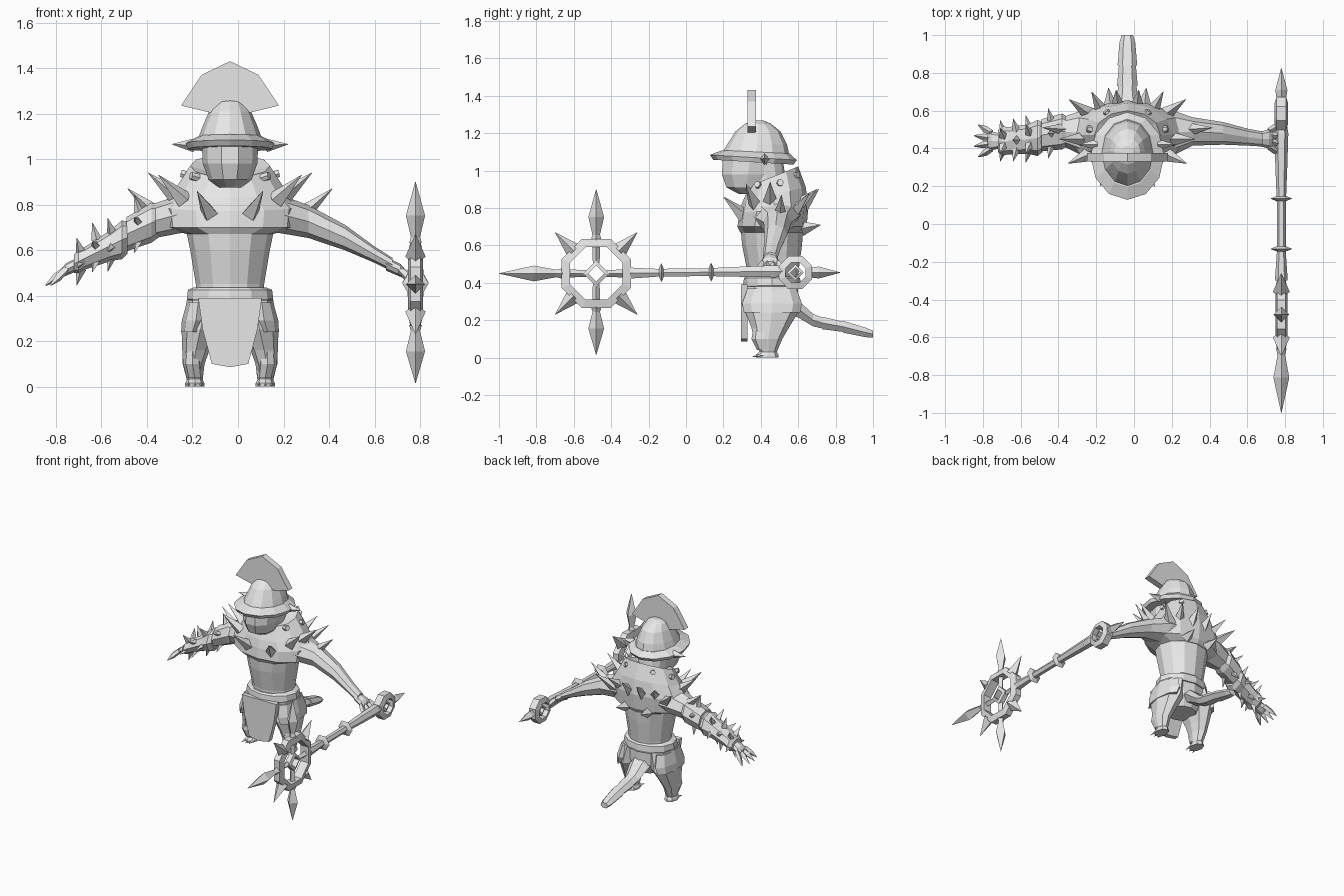
import bpy
import bmesh
import math
from mathutils import Vector

if "Cube" in bpy.data.objects:
    bpy.data.objects.remove(bpy.data.objects["Cube"], do_unlink=True)

grey = bpy.data.materials.new("plain_grey")
grey.use_nodes = True
grey.diffuse_color = (.8, .8, .8, 1)
grey.node_tree.nodes["Principled BSDF"].inputs["Base Color"].default_value = (.8, .8, .8, 1)

MID = -.035      # centre line of the body
WEAPON_X = .78   # plane of the weapon
SIDES = (("left", 1), ("right", -1))


def finish(name, bm):
    bmesh.ops.recalc_face_normals(bm, faces=bm.faces)
    mesh = bpy.data.meshes.new(name)
    bm.to_mesh(mesh)
    bm.free()
    mesh.materials.append(grey)
    obj = bpy.data.objects.new(name, mesh)
    bpy.context.collection.objects.link(obj)
    return obj


def skin(name, rings, closed=False):
    """Join rings of points into a flat-faced solid."""
    bm = bmesh.new()
    loops = [[bm.verts.new(p) for p in ring] for ring in rings]
    count = len(loops[0])
    pairs = list(zip(loops, loops[1:]))
    if closed:
        pairs.append((loops[-1], loops[0]))
    else:
        bm.faces.new(loops[0])
        bm.faces.new(loops[-1])
    for low, high in pairs:
        for i in range(count):
            j = (i + 1) % count
            bm.faces.new((low[i], low[j], high[j], high[i]))
    return finish(name, bm)


def loft(name, axis, sections, sides=8):
    """Sections: x, y, z, two radii across the axis, optional tilt."""
    rings = []
    for x, y, z, a, b, *tilt in sections:
        ring = []
        for i in range(sides):
            angle = math.tau * i / sides
            u, v = a * math.cos(angle), b * math.sin(angle)
            offset = {"X": (0, u, v), "Y": (u, 0, v), "Z": (u, v, v * sum(tilt))}[axis]
            ring.append(Vector((x, y, z)) + Vector(offset))
        rings.append(ring)
    return skin(name, rings)


def column(name, sections, sides=12):
    """Vertical loft on the centre line: y, z, half width, half depth, tilt."""
    return loft(name, "Z", [(MID, *s) for s in sections], sides)


def beam(name, start, end, profile, sides=4):
    """Turned shape from start to end; profile holds (fraction, radius)."""
    start, end = Vector(start), Vector(end)
    turn = (end - start).to_track_quat("Z", "Y")
    rings = []
    for t, radius in profile:
        centre = start.lerp(end, t)
        angles = [math.tau * i / sides for i in range(sides)]
        rings.append([centre + turn @ Vector((radius * math.cos(a), radius * math.sin(a), 0))
                      for a in angles])
    return skin(name, rings)


def spike(name, start, end, radius, sides=4):
    return beam(name, start, end, ((0, radius), (1, .001)), sides)


def plate(name, outline, y, depth):
    """Flat outline (offset, z) facing front, with a thickness in y."""
    return skin(name, [[(MID + u, yy, z) for u, z in outline] for yy in (y, y + depth)])


def weapon_ring(name, y, z, outer, inner, half, sides):
    rings = []
    for i in range(sides):
        angle = math.tau * (i + (.5 if sides > 4 else 0)) / sides
        profile = ((outer, -half * .7), (outer, half * .7), (inner, half), (inner, -half))
        rings.append([(WEAPON_X + w, y + r * math.cos(angle), z + r * math.sin(angle))
                      for r, w in profile])
    return skin(name, rings, closed=True)


# Torso, belt and spiked mantle
column("torso", ((.46, .33, .15, .13), (.465, .45, .15, .135), (.46, .6, .175, .16),
                 (.46, .72, .2, .17)))
column("belt", ((.46, .37, .18, .15), (.46, .385, .19, .155), (.46, .425, .185, .15),
                (.46, .435, .16, .14)))
column("hips", ((.46, .2, .1, .1), (.46, .28, .16, .14), (.46, .38, .17, .14)))
column("mantle", ((.46, .67, .19, .17), (.46, .7, .29, .185), (.47, .79, .3, .185, .1),
                  (.47, .87, .24, .17, .25), (.47, .97, .175, .13, .4), (.46, .95, .11, .09, .4)))
plate("loincloth", ((-.14, .39), (.14, .39), (.12, .25), (.08, .1), (0, .085),
                    (-.08, .1), (-.12, .25)), .295, .035)

# Head, helmet and crest
column("neck", ((.45, .85, .1, .1), (.42, 1.04, .1, .1)))
column("face", ((.34, .875, .05, .06), (.33, .91, .095, .12), (.33, .98, .12, .145),
                (.35, 1.09, .125, .16)), 10)
column("helmet_brim", ((.36, 1.045, .185, .215, -.06), (.36, 1.07, .195, .232, -.06),
                       (.375, 1.1, .14, .18, -.05)))
column("helmet_dome", ((.375, 1.09, .14, .178, -.05), (.38, 1.14, .122, .16),
                       (.385, 1.21, .092, .12), (.385, 1.25, .068, .07), (.385, 1.268, .03, .03)))
plate("helmet_crest", ((-.07, 1.2), (-.215, 1.235), (-.125, 1.37), (0, 1.43),
                       (.125, 1.37), (.215, 1.235), (.07, 1.2)), .33, .045)

# Spikes on the mantle: base and tip, repeated on both sides
MANTLE_SPIKES = (
    ("chest", (.09, .31, .76), (.145, .2, .86)),
    ("collar", (.2, .37, .82), (.315, .32, .93)),
    ("shoulder", (.31, .5, .75), (.45, .51, .87)),
    ("upper_shoulder", (.23, .45, .83), (.36, .45, .94)),
    ("rear_shoulder", (.2, .58, .78), (.31, .66, .88)),
    ("back", (.13, .59, .81), (.19, .7, .9)),
    ("inner_back", (.05, .62, .81), (.06, .71, .9)),
    ("low_back", (.09, .62, .69), (.1, .72, .71)))
for side, s in SIDES:
    for label, base, tip in MANTLE_SPIKES:
        ends = [(MID + s * p[0], p[1], p[2]) for p in (base, tip)]
        spike(f"{side}_{label}_spike", *ends, .04)
    # Collar studs
    for k, (u, y, z) in enumerate(((.15, .39, .92), (.19, .5, .93), (.1, .58, .97))):
        direction = Vector((s * u, y - .46, .05)).normalized()
        point = Vector((MID + s * u, y, z))
        beam(f"{side}_collar_stud_{k}", point - direction * .03, point + direction * .025,
             ((0, .02), (1, .018)), 6)
    # Helmet horn
    spike(f"{side}_helmet_horn", (MID + s * .16, .42, 1.06), (MID + s * .255, .42, 1.065), .03)

# Legs, guards and feet
for side, s in SIDES:
    def leg_part(name, sections):
        loft(f"{side}_{name}", "Z", [(MID + s * x, *rest) for x, *rest in sections])
    leg_part("leg", ((.1, .46, .38, .09, .13), (.13, .46, .25, .083, .145),
                     (.15, .45, .16, .06, .1), (.16, .44, .1, .048, .075),
                     (.155, .44, .03, .035, .045)))
    leg_part("thigh_guard", ((.14, .46, .37, .05, .13), (.15, .46, .29, .062, .16),
                             (.165, .46, .24, .05, .15)))
    leg_part("shin_guard", ((.165, .42, .155, .035, .06), (.165, .42, .1, .042, .07),
                            (.155, .425, .04, .036, .045)))
    leg_part("foot", ((.155, .435, 0, .042, .06), (.155, .435, .015, .042, .06),
                      (.155, .44, .04, .03, .04)))
    for k in (-1, 0, 1):
        x = MID + s * .155 + k * .025
        spike(f"{side}_toe_{k + 2}", (x, .41, .012), (x + k * .005, .355, .005), .012)

# Tail with stepped rings
TAIL = ((.53, .29, .08), (.6, .26, .075), (.68, .2, .055), (.73, .185, .048), (.73, .185, .055),
        (.84, .165, .045), (.84, .165, .052), (.96, .135, .042), (1, .125, .03))
loft("tail", "Y", [(MID, y, z, r, r * .7) for y, z, r in TAIL], 6)

# Arms
loft("left_arm", "X", ((.05, .46, .77, .16, .1), (.18, .48, .76, .13, .085),
                       (.31, .49, .725, .075, .072), (.47, .48, .655, .06, .056),
                       (.6, .46, .58, .045, .036), (.68, .45, .535, .04, .03)))
loft("right_arm", "X", ((-.12, .46, .77, .16, .1), (-.25, .48, .76, .13, .085),
                        (-.38, .49, .725, .075, .075), (-.52, .46, .65, .07, .06),
                        (-.68, .44, .56, .05, .04)))
loft("right_elbow_guard", "X", ((-.35, .49, .73, .075, .075), (-.38, .49, .72, .095, .088),
                                (-.49, .47, .67, .085, .075)))
loft("right_gauntlet", "X", ((-.485, .46, .655, .08, .07), (-.51, .455, .645, .095, .085),
                             (-.56, .45, .62, .078, .068), (-.67, .44, .565, .072, .05),
                             (-.7, .44, .55, .08, .055), (-.72, .44, .54, .06, .04)))

# Hands
for side, s, wrist, reach in (("left", 1, Vector((.67, .45, .54)), .1),
                              ("right", -1, Vector((-.71, .44, .545)), .1)):
    palm = wrist + Vector((s * .045, 0, -.03))
    loft(f"{side}_palm", "X", ((*(wrist - Vector((s * .02, 0, 0))), .035, .03),
                               (*palm, .05, .028), (*(palm + Vector((s * .02, 0, -.015))), .04, .02)))
    for k in range(4):
        spread = (k - 1.5) * .035
        root = palm + Vector((0, spread * .8, 0))
        tip = root + Vector((s * (reach - abs(spread) * .6), spread * .8, -.07))
        beam(f"{side}_finger_{k}", root, tip, ((0, .016), (.5, .018), (1, .003)))

# Gauntlet spikes all round the forearm
ARM_STATIONS = ((-.42, .48, .7, .085), (-.54, .45, .635, .075),
                (-.61, .445, .6, .065), (-.68, .44, .56, .06))
for row, (x, y, z, radius) in enumerate(ARM_STATIONS):
    for k in range(5):
        angle = math.tau * (k + .5 * (row % 2)) / 5 + math.pi / 2
        out = Vector((-.25, math.cos(angle), math.sin(angle)))
        centre = Vector((x, y, z))
        spike(f"gauntlet_spike_{row}_{k}", centre + out * radius * .7,
              centre + out * (radius + .055), .024)

# Weapon: spiked wheel, shaft and pommel ring
HUB = Vector((WEAPON_X, -.48, .45))
weapon_ring("wheel_rim", HUB.y, HUB.z, .2, .152, .032, 8)
weapon_ring("wheel_hub", HUB.y, HUB.z, .07, .042, .025, 4)
BLADE = ((0, .028), (.1, .02), (.45, .042), (1, .001))
for k, length in enumerate((0, .45, .52, .435)):
    angle = k * math.pi / 2
    out = Vector((0, math.cos(angle), math.sin(angle)))
    beam(f"wheel_spoke_{k}", HUB + out * .055, HUB + out * .16, ((0, .018), (1, .022)))
    if length:
        beam(f"wheel_blade_{k}", HUB + out * .18, HUB + out * length, BLADE)
    slant = Vector((0, math.cos(angle + math.pi / 4), math.sin(angle + math.pi / 4)))
    spike(f"wheel_spike_{k}", HUB + slant * .17, HUB + slant * .31, .045)

SHAFT_START, SHAFT_END = Vector((WEAPON_X, -.3, .452)), Vector((WEAPON_X, .52, .462))
beam("shaft", SHAFT_START, SHAFT_END,
     ((0, .034), (.18, .024), (.5, .024), (.75, .032), (.95, .037), (1, .03)), 6)
for k, t in enumerate((.205, .53)):
    beam(f"shaft_collar_{k}", SHAFT_START, SHAFT_END,
         ((t - .015, .028), (t, .058), (t + .015, .028)), 6)
weapon_ring("pommel_ring", .585, .455, .095, .058, .036, 8)
weapon_ring("pommel_core", .585, .455, .045, .025, .02, 4)
beam("pommel_spike", (WEAPON_X, .66, .455), (WEAPON_X, .825, .455),
     ((0, .025), (.3, .032), (1, .001)))
